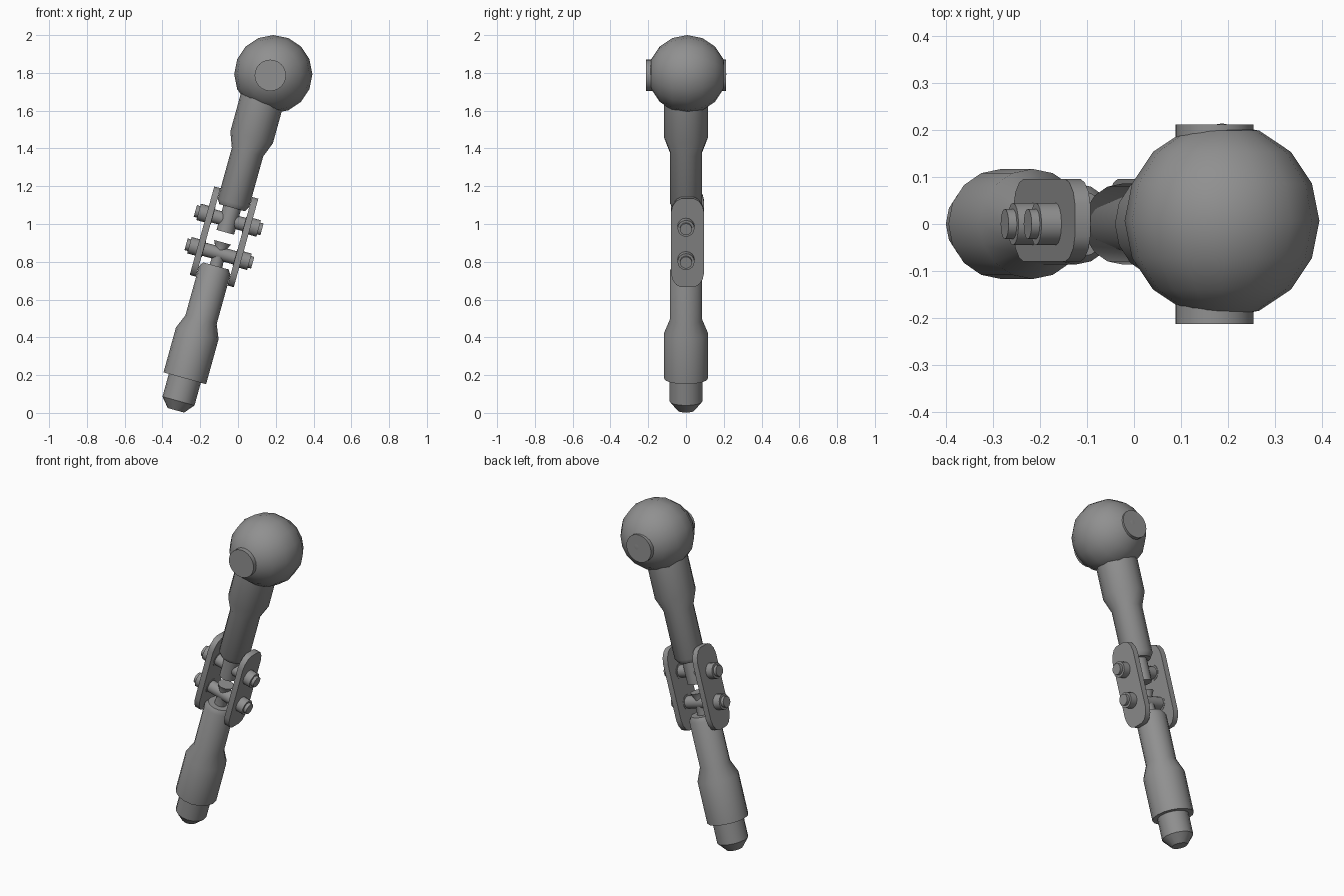
import bpy, bmesh, math
from mathutils import Matrix, Vector

if "Cube" in bpy.data.objects:
    bpy.data.objects.remove(bpy.data.objects["Cube"], do_unlink=True)

mat = bpy.data.materials.new("steel grey")
mat.use_nodes = True
GREY = (0.28, 0.28, 0.28, 1)
mat.diffuse_color = GREY
mat.node_tree.nodes["Principled BSDF"].inputs["Base Color"].default_value = GREY

# The whole arm leans towards +x around the middle of the hinge
LEAN = Matrix.Translation((-0.074, 0, 0.932)) @ Matrix.Rotation(math.radians(15.5), 4, 'Y')
SIDEWAYS = Matrix.Rotation(math.radians(90), 4, 'Y')


def finish(name, bm, matrix, angle=35):
    bm.transform(matrix)
    bmesh.ops.recalc_face_normals(bm, faces=bm.faces)
    mesh = bpy.data.meshes.new(name)
    bm.to_mesh(mesh)
    bm.free()
    mesh.materials.append(mat)
    obj = bpy.data.objects.new(name, mesh)
    bpy.context.collection.objects.link(obj)
    bpy.ops.object.select_all(action='DESELECT')
    obj.select_set(True)
    bpy.context.view_layer.objects.active = obj
    bpy.ops.object.shade_smooth_by_angle(angle=math.radians(angle))
    return obj


def lathe(name, profile, matrix, sides=16):
    """Capped solid of revolution about z from (radius, height) points."""
    bm = bmesh.new()
    rings = []
    for r, h in profile:
        rings.append([bm.verts.new((r * math.cos(a), r * math.sin(a), h))
                      for a in (math.tau * i / sides for i in range(sides))])
    for low, high in zip(rings, rings[1:]):
        for i in range(sides):
            j = (i + 1) % sides
            bm.faces.new((low[i], low[j], high[j], high[i]))
    bm.faces.new(rings[0][::-1])
    bm.faces.new(rings[-1])
    return finish(name, bm, matrix)


# Lower strut: foot with conical tip, collar, rod and lug
lathe("lower_strut", [(0.045, -0.953), (0.088, -0.902), (0.088, -0.777),
                      (0.117, -0.777), (0.117, -0.53), (0.086, -0.455),
                      (0.086, -0.185), (0.07, -0.16)], LEAN)
lathe("lower_lug", [(0.035, -0.17), (0.03, -0.065), (0.046, -0.03)], LEAN)

# Upper strut: rod flaring into the collar below the ball
lathe("upper_strut", [(0.07, 0.16), (0.086, 0.185), (0.086, 0.465),
                      (0.117, 0.547), (0.117, 0.8)], LEAN)
lathe("upper_lug", [(0.048, 0.025), (0.048, 0.17)], LEAN)

# Hinge pins with stepped heads, one through each lug
half_pin = [(0.036, 0.085), (0.045, 0.085), (0.045, 0.165), (0.032, 0.165), (0.032, 0.183)]
pin = [(r, -h) for r, h in reversed(half_pin)] + half_pin
for name, t in (("lower_pin", -0.0915), ("upper_pin", 0.0915)):
    lathe(name, pin, LEAN @ Matrix.Translation((0, 0, t)) @ SIDEWAYS)

# Hinge side plates with rounded corners
corner = [(0.088, 0.165), (0.08, 0.2), (0.06, 0.23), (0.035, 0.243)]
outline = (corner + [(-y, z) for y, z in reversed(corner)]
           + [(-y, -z) for y, z in corner] + [(y, -z) for y, z in reversed(corner)])
for name, s in (("left_plate", 0.104), ("right_plate", -0.104)):
    bm = bmesh.new()
    face = bm.faces.new([bm.verts.new((s - 0.017, y + 0.008, z)) for y, z in outline])
    out = bmesh.ops.extrude_face_region(bm, geom=[face])
    moved = [v for v in out["geom"] if isinstance(v, bmesh.types.BMVert)]
    bmesh.ops.translate(bm, verts=moved, vec=Vector((0.034, 0, 0)))
    finish(name, bm, LEAN)

# Ball joint with its poles front and back
bm = bmesh.new()
bmesh.ops.create_uvsphere(bm, u_segments=16, v_segments=8, radius=0.207)
finish("ball", bm, Matrix.Translation((0.187, 0.007, 1.793))
       @ Matrix.Rotation(math.radians(90), 4, 'X'), 60)

# Round caps on the front and back of the ball
for name, y0, y1 in (("front_cap", -0.213, -0.13), ("back_cap", 0.13, 0.211)):
    lathe(name, [(0.083, -y1), (0.083, -y0)],
          Matrix.Translation((0.171, 0, 1.787)) @ Matrix.Rotation(math.radians(90), 4, 'X'), 24)
